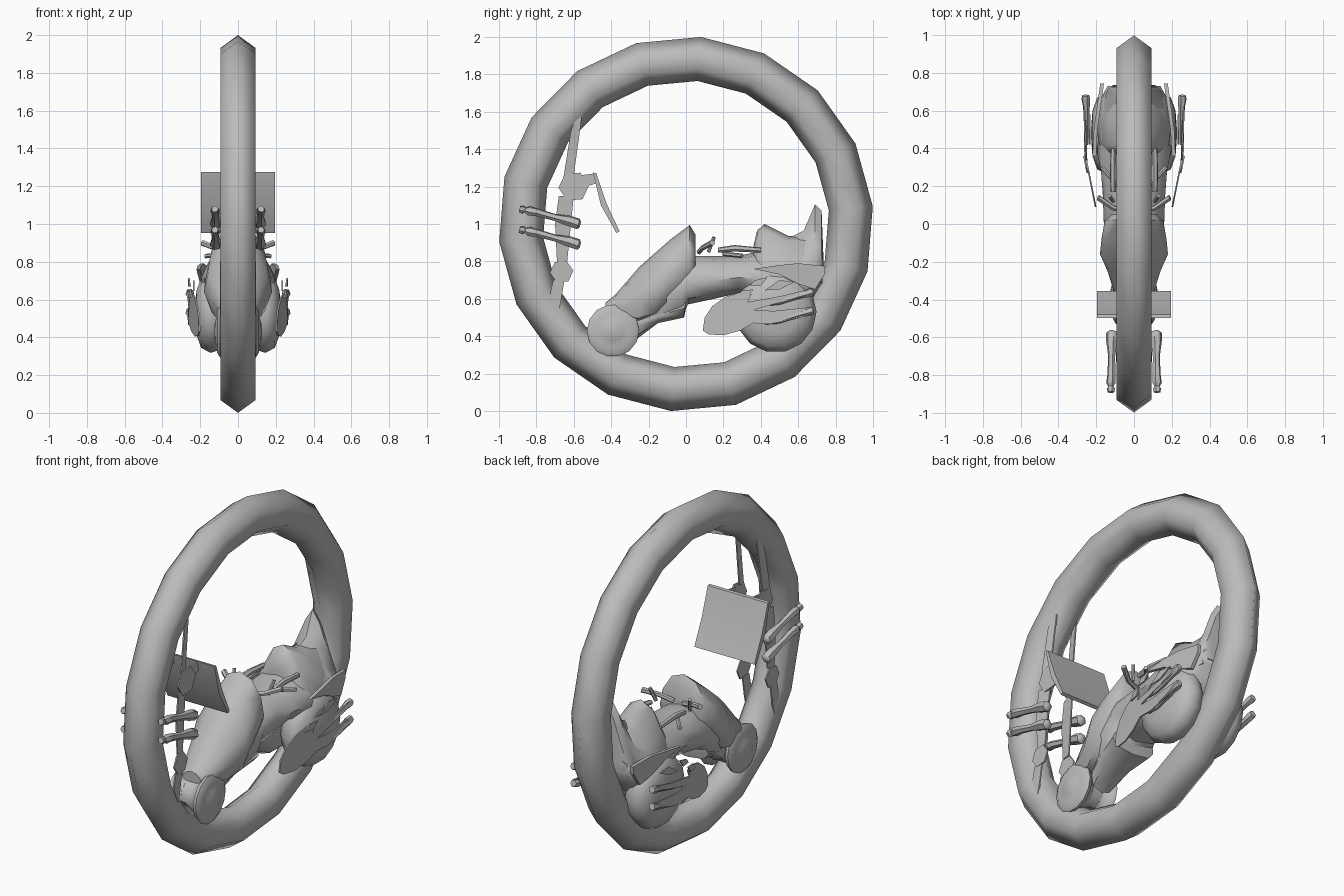
import bpy, bmesh, math
from mathutils import Vector

if "Cube" in bpy.data.objects:
    bpy.data.objects.remove(bpy.data.objects["Cube"])

grey = bpy.data.materials.new("plain_grey")
grey.diffuse_color = (0.5, 0.5, 0.5, 1)
grey.use_nodes = True
grey.node_tree.nodes["Principled BSDF"].inputs["Base Color"].default_value = grey.diffuse_color


def finish(name, bm, angle=40, mirror=False):
    """Turn a bmesh into a named, shaded object, optionally mirrored in x."""
    bmesh.ops.recalc_face_normals(bm, faces=bm.faces)
    me = bpy.data.meshes.new(name)
    bm.to_mesh(me)
    bm.free()
    me.materials.append(grey)
    for p in me.polygons:
        p.use_smooth = True
    me.set_sharp_from_angle(angle=math.radians(angle))
    ob = bpy.data.objects.new(name, me)
    bpy.context.collection.objects.link(ob)
    if mirror:
        ob.modifiers.new("mirror", 'MIRROR').use_mirror_merge = False
    return ob


def skin(bm, rings, caps=True, closed=False):
    """Bridge rings of points with quads."""
    vs = [[bm.verts.new(p) for p in r] for r in rings]
    n = len(vs[0])
    for k in range(len(vs) if closed else len(vs) - 1):
        a, b = vs[k], vs[(k + 1) % len(vs)]
        for i in range(n):
            j = (i + 1) % n
            bm.faces.new((a[i], a[j], b[j], b[i]))
    if caps and not closed:
        bm.faces.new(vs[0])
        bm.faces.new(vs[-1])


def lathe(name, profile, cy, cz, sides, angle=40, mirror=False, start=0, closed=False):
    """Revolve (x, radius) points around the x axis through (cy, cz)."""
    bm = bmesh.new()
    rings = []
    for x, r in profile:
        ang = [math.radians(start) + 2 * math.pi * i / sides for i in range(sides)]
        rings.append([(x, cy + r * math.cos(a), cz + r * math.sin(a)) for a in ang])
    skin(bm, rings, closed=closed)
    return finish(name, bm, angle, mirror)


ROUND = [(0, 1), (.5, .92), (.88, .68), (1, .42), (.78, .12), (0, 0)]
SLOPE = [(0, 1), (.35, .9), (.7, .55), (1, .25), (.9, .05), (0, 0)]
PEAK = [(0, 1), (.3, .82), (.65, .45), (1, .12), (.9, 0), (0, 0)]


def loft(name, sections, profile=ROUND, angle=50):
    """Loft a symmetric profile along y; sections are (y, top, bottom, half width)."""
    full = profile + [(-x, z) for x, z in profile[-2:0:-1]]
    bm = bmesh.new()
    skin(bm, [[(x * w, y, b + z * (t - b)) for x, z in full] for y, t, b, w in sections])
    return finish(name, bm, angle)


def plate(name, pts, x_of, thick=.008):
    """Thin side panel from (y, z) outline; x_of gives its x for each y."""
    bm = bmesh.new()
    skin(bm, [[(x_of(y) + d, y, z) for y, z in pts] for d in (-thick / 2, thick / 2)])
    return finish(name, bm, 25, True)


def tube(name, path, sides=6, mirror=True):
    """Tapered tube through (x, y, z, radius) points."""
    d = (Vector(path[-1][:3]) - Vector(path[0][:3])).normalized()
    u = d.orthogonal().normalized()
    v = d.cross(u)
    bm = bmesh.new()
    skin(bm, [[Vector((x, y, z)) + r * (u * math.cos(a) + v * math.sin(a))
               for a in (2 * math.pi * i / sides for i in range(sides))]
              for x, y, z, r in path])
    return finish(name, bm, 50, mirror)


def hexagon(cy, cz, r):
    return [(cy + r * math.cos(a), cz + r * math.sin(a))
            for a in (math.radians(60 * i + 5) for i in range(6))]


# Main hoop wheel
lathe("hoop_wheel", [(0, 1.003), (.093, .935), (.091, .83), (0, .767), (-.091, .83), (-.093, .935)],
      0, 1, 18, 80, start=5.4, closed=True)

# Front hubs and the axle barrel between them
lathe("front_hub", [(.03, .1), (.06, .11), (.075, .135), (.095, .14), (.11, .115),
                    (.108, .088), (.122, .055), (.128, .005)], -.39, .43, 14, 45, True)
lathe("front_axle", [(-.07, .1), (.07, .1)], -.39, .43, 12)

# Rear drive drums
lathe("rear_drum", [(.05, .16), (.095, .2), (.145, .218), (.195, .19), (.22, .12), (.228, .01)],
      .48, .53, 14, 50, True)

# Main body, front cowl, seat hump and pointed tail
loft("main_body", [(-.3, .62, .46, .08), (-.14, .76, .48, .14), (-.02, .82, .5, .16),
                   (.01, .83, .57, .16), (.15, .83, .6, .165), (.28, .83, .63, .175),
                   (.38, .85, .6, .195), (.52, .87, .5, .2), (.65, .86, .55, .185),
                   (.73, .81, .68, .14)])
loft("front_cowl", [(-.43, .58, .5, .06), (-.38, .62, .49, .1), (-.25, .77, .46, .14),
                    (-.16, .85, .49, .18), (-.08, .92, .56, .172), (.02, .995, .62, .155),
                    (.05, .945, .68, .12)])
loft("seat_hump", [(.36, .88, .7, .13), (.38, .965, .68, .16), (.42, 1.0, .66, .185),
                   (.55, .935, .64, .2), (.64, .94, .64, .18), (.72, .9, .68, .14)], SLOPE)
loft("tail_peak", [(.54, .92, .76, .15), (.63, .965, .74, .16), (.69, 1.105, .72, .15),
                   (.725, 1.07, .72, .13), (.735, .82, .72, .11)], PEAK)

# Lower chin fin under the cowl
loft("chin_fin", [(-.27, .55, .38, .07), (-.15, .56, .47, .11), (-.01, .62, .5, .14),
                  (.0, .62, .55, .13)])

# Flank panels ending behind the tail
plate("tail_fin", [(.36, .76), (.5, .78), (.6, .79), (.745, .775), (.74, .73), (.69, .65),
                   (.6, .68), (.5, .73)],
      lambda y: .21 - .14 * max(0, y - .45), .02)


# Rounded side shield with finger blades and smaller vents above it
def shield_x(y):
    return .205 + .2 * min(y - .1, .28)


plate("side_shield", [(.09, .43), (.1, .50), (.14, .56), (.21, .61), (.29, .635), (.35, .625),
                      (.33, .583), (.51, .615), (.66, .652), (.67, .62), (.47, .572), (.36, .54),
                      (.47, .535), (.676, .556), (.67, .513), (.45, .465), (.36, .47),
                      (.29, .43), (.2, .405), (.12, .41)], shield_x)
plate("shield_vent", [(.27, .61), (.30, .645), (.36, .65), (.33, .61)], lambda y: shield_x(y) + .008)
plate("upper_vent", [(.34, .67), (.37, .70), (.435, .715), (.4, .67)], shield_x)
plate("upper_blade", [(.42, .645), (.5, .70), (.58, .69), (.5, .65)], lambda y: .235)

# Rear exhaust pipes
for i, z in enumerate((.58, .48)):
    tube(f"rear_pipe_{i + 1}", [(.25, .42, z - .01, .008), (.25, .49, z, .014), (.252, .62, z + .04, .018),
                                (.255, .66, z + .052, .024), (.255, .68, z + .058, .02)])

# Front twin pipes
for i, z in enumerate((1.075, .965)):
    tube(f"front_pipe_{i + 1}", [(.122, -.89, z + .005, .018), (.122, -.87, z, .022), (.122, -.86, z, .014),
                                 (.122, -.84, z - .005, .026), (.12, -.8, z - .012, .022),
                                 (.118, -.7, z - .04, .019), (.118, -.62, z - .06, .03),
                                 (.118, -.575, z - .075, .03), (.118, -.565, z - .078, .015)])


# Front struts leaning inward at the top, with hexagonal joints
def strut_x(y):
    return .088 - .2 * max(0, y + .66)


plate("upper_strut", [(-.57, 1.62), (-.55, 1.65), (-.56, 1.55), (-.6, 1.26), (-.655, 1.25), (-.615, 1.5)],
      strut_x)
plate("middle_strut", [(-.68, 1.15), (-.60, 1.15), (-.62, .95), (-.635, .8), (-.69, .8), (-.70, 1.0)],
      strut_x)
plate("lower_strut", [(-.71, .7), (-.65, .7), (-.67, .58), (-.685, .52), (-.73, .61)],
      lambda y: .09)
plate("upper_joint", hexagon(-.6, 1.2, .082), lambda y: .085)
plate("lower_joint", hexagon(-.665, .745, .063), lambda y: .092)
plate("screen_arm", [(-.57, 1.26), (-.49, 1.27), (-.475, 1.22), (-.53, 1.2)], lambda y: .08)

# Wide display screen, slightly bowed
bm = bmesh.new()
line = [(-.497, 1.275), (-.48, 1.272), (-.425, 1.11), (-.355, .96), (-.372, .952), (-.455, 1.1)]
skin(bm, [[(x, y, z) for y, z in line] for x in (-.195, .195)])
finish("display_screen", bm, 60)

# Handlebars, levers and side rails
tube("handlebar", [(.03, .07, .85, .014), (.11, .085, .87, .014), (.19, .14, .9, .016)])
tube("lever", [(.11, .12, .85, .01), (.13, .15, .93, .01)])
tube("side_rail", [(.11, .17, .86, .014), (.11, .26, .87, .018), (.11, .4, .86, .014)])
tube("foot_peg", [(.08, .2, .84, .012), (.17, .3, .83, .012)])
